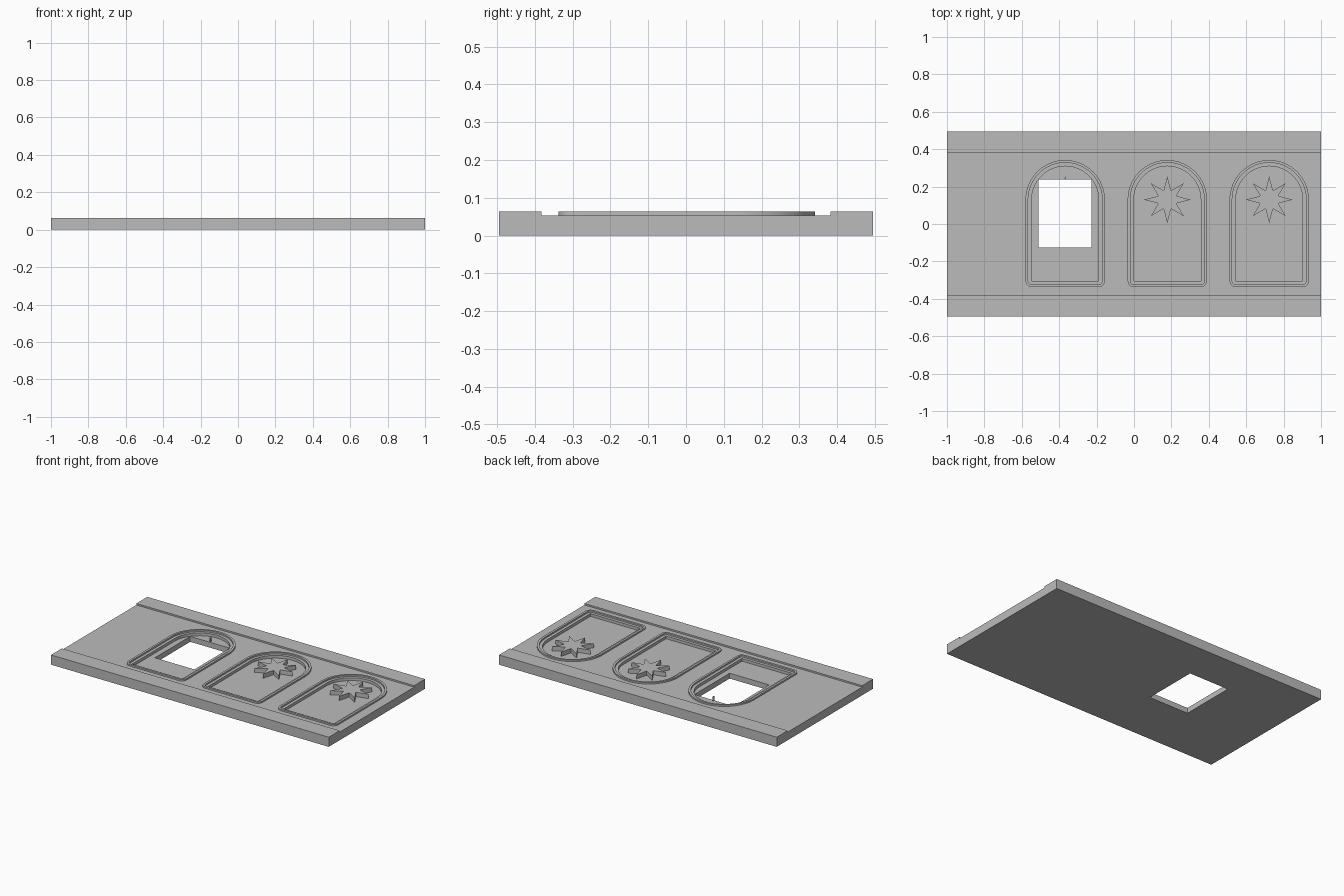
import bpy, bmesh
from math import sin, cos, pi

if "Cube" in bpy.data.objects:
    bpy.data.objects.remove(bpy.data.objects["Cube"])

GREY = (0.5, 0.5, 0.5, 1)
mat = bpy.data.materials.new("stone grey")
mat.use_nodes = True
mat.diffuse_color = GREY
mat.node_tree.nodes["Principled BSDF"].inputs["Base Color"].default_value = GREY

HALF_Y, RAIL_Y = 0.495, 0.383
FLOOR, FIELD, TOP = 0.035, 0.053, 0.063
ARCH_Y, ARCH_W, ARCH_BASE = 0.13, 0.212, -0.338
PANELS = (-0.368, 0.178, 0.723)


def finish(name, bm):
    bmesh.ops.recalc_face_normals(bm, faces=bm.faces)
    mesh = bpy.data.meshes.new(name)
    bm.to_mesh(mesh)
    bm.free()
    mesh.materials.append(mat)
    obj = bpy.data.objects.new(name, mesh)
    bpy.context.collection.objects.link(obj)
    return obj


def prism(name, outline, z0, z1):
    bm = bmesh.new()
    low = [bm.verts.new((x, y, z0)) for x, y in outline]
    high = [bm.verts.new((x, y, z1)) for x, y in outline]
    bm.faces.new(low)
    bm.faces.new(high)
    for i in range(len(low)):
        bm.faces.new((low[i - 1], low[i], high[i], high[i - 1]))
    return finish(name, bm)


def arch(cx, inset, corner):
    """Round-topped outline, optionally with rounded lower corners."""
    w, base = ARCH_W - inset, ARCH_BASE + inset
    pts = [(cx + w * cos(pi * i / 32), ARCH_Y + w * sin(pi * i / 32)) for i in range(33)]
    for side, start in ((-1, pi), (1, 1.5 * pi)):
        steps = 6 if corner else 0
        for i in range(steps + 1):
            a = start + (pi / 2 * i / steps if steps else 0)
            pts.append((cx + side * (w - corner) + corner * cos(a),
                        base + corner + corner * sin(a)))
    return pts


def ring(name, outer, inner, z0, z1):
    bm = bmesh.new()
    loops = [[bm.verts.new((x, y, z)) for x, y in pts]
             for pts, z in ((outer, z0), (outer, z1), (inner, z1), (inner, z0))]
    for k in range(4):
        a, b = loops[k - 1], loops[k]
        for i in range(len(a)):
            bm.faces.new((a[i - 1], a[i], b[i], b[i - 1]))
    return finish(name, bm)


def cut(obj, cutter):
    mod = obj.modifiers.new("cut", 'BOOLEAN')
    mod.operation = 'DIFFERENCE'
    mod.solver = 'EXACT'
    mod.object = cutter
    with bpy.context.temp_override(object=obj, active_object=obj):
        bpy.ops.object.modifier_apply(modifier=mod.name)


# Slab with a raised rail along both long edges
section = [(-HALF_Y, 0), (HALF_Y, 0), (HALF_Y, TOP), (RAIL_Y, TOP), (RAIL_Y, FIELD),
           (-RAIL_Y, FIELD), (-RAIL_Y, TOP), (-HALF_Y, TOP)]
bm = bmesh.new()
ends = [[bm.verts.new((x, y, z)) for y, z in section] for x in (-1, 1)]
for end in ends:
    bm.faces.new(end)
for i in range(len(section)):
    bm.faces.new((ends[0][i - 1], ends[0][i], ends[1][i], ends[1][i - 1]))
slab = finish("slab", bm)

# Square opening through the first panel
opening = prism("opening_cutter", [(-0.51, -0.126), (-0.226, -0.126),
                                   (-0.226, 0.237), (-0.51, 0.237)], -1, 1)
opening.hide_render = True

# Sunken arched panels, raised frames and eight-pointed stars
for n, cx in enumerate(PANELS, 1):
    recess = prism("recess_cutter", arch(cx, 0.033, 0), FLOOR, 1)
    cut(slab, recess)
    bpy.data.objects.remove(recess)

    frame = ring(f"arch_frame_{n}", arch(cx, 0, 0.034), arch(cx, 0.014, 0.02),
                 FIELD - 0.002, TOP)
    for face in frame.data.polygons:
        face.use_smooth = abs(face.normal.z) < 0.5
    frame.data.set_sharp_from_angle(angle=pi / 6)

    radii = (0.125, 0.052)
    star = prism(f"star_{n}", [(cx + radii[i % 2] * cos(pi * i / 8),
                                ARCH_Y + radii[i % 2] * sin(pi * i / 8))
                               for i in range(16)], FLOOR - 0.002, TOP)
    if n == 1:
        cut(star, opening)

cut(slab, opening)
bpy.data.objects.remove(opening)
